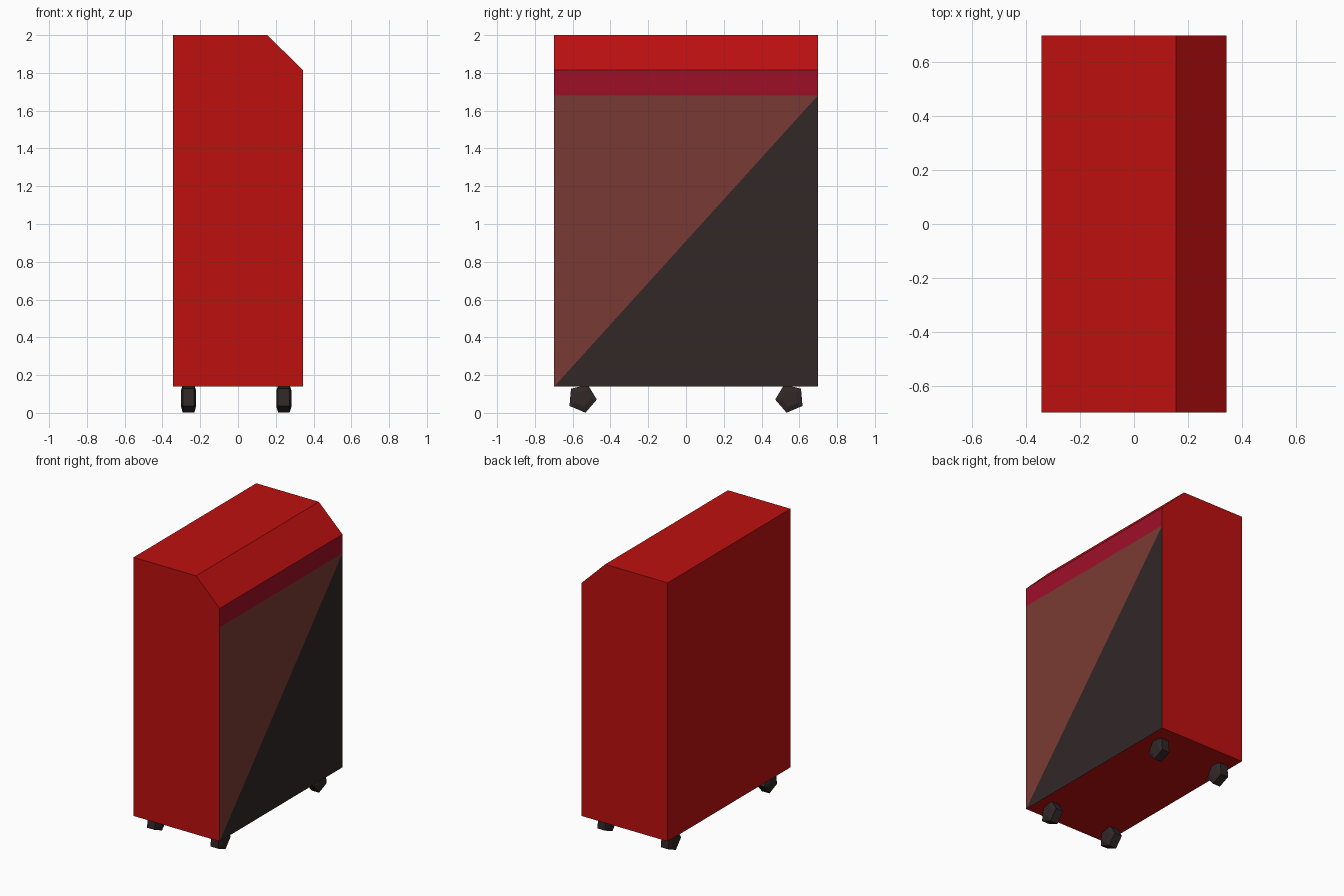
import bpy, bmesh, math

cube = bpy.data.objects.get("Cube")
if cube:
    bpy.data.objects.remove(cube)


def make_material(name, rgb):
    """Flat material from 0-255 sRGB values."""
    lin = [((c / 255 + 0.055) / 1.055) ** 2.4 if c > 10 else c / 255 / 12.92 for c in rgb]
    mat = bpy.data.materials.new(name)
    mat.use_nodes = True
    mat.diffuse_color = (*lin, 1)
    bsdf = mat.node_tree.nodes["Principled BSDF"]
    bsdf.inputs["Base Color"].default_value = (*lin, 1)
    bsdf.inputs["Roughness"].default_value = 0.8
    return mat


red = make_material("red", (190, 16, 16))
crimson = make_material("crimson", (158, 15, 39))
brown = make_material("brown", (122, 58, 51))
charcoal = make_material("charcoal", (50, 39, 39))


def make_object(name, bm, mats):
    bmesh.ops.recalc_face_normals(bm, faces=bm.faces[:])
    mesh = bpy.data.meshes.new(name)
    bm.to_mesh(mesh)
    bm.free()
    for mat in mats:
        mesh.materials.append(mat)
    obj = bpy.data.objects.new(name, mesh)
    bpy.context.collection.objects.link(obj)
    return obj


# Cabinet: chamfered profile extruded front to back
W, D, BOTTOM, TOP, STRIPE = 0.343, 0.698, 0.139, 2.0, 1.68
profile = [(-W, BOTTOM), (W, BOTTOM), (W, 1.816), (0.155, TOP), (-W, TOP)]
bm = bmesh.new()
base = bm.faces.new([bm.verts.new((x, -D, z)) for x, z in profile])
ext = bmesh.ops.extrude_face_region(bm, geom=[base], use_keep_orig=True)
new_verts = [g for g in ext["geom"] if isinstance(g, bmesh.types.BMVert)]
bmesh.ops.translate(bm, verts=new_verts, vec=(0, 2 * D, 0))
bmesh.ops.recalc_face_normals(bm, faces=bm.faces[:])

# Side panel: cut off the stripe, then split the rest along its diagonal
side = next(f for f in bm.faces if f.normal.x > 0.9)
bmesh.ops.bisect_plane(bm, geom=[side, *side.edges, *side.verts],
                       plane_co=(0, 0, STRIPE), plane_no=(0, 0, 1))
panel = min((f for f in bm.faces if f.normal.x > 0.9),
            key=lambda f: f.calc_center_median().z)
low = min(panel.verts, key=lambda v: v.co.y + v.co.z)
high = max(panel.verts, key=lambda v: v.co.y + v.co.z)
bmesh.utils.face_split(panel, low, high)
bm.normal_update()
for f in bm.faces:
    if f.normal.x > 0.9:
        c = f.calc_center_median()
        if c.z > STRIPE:
            f.material_index = 1
        else:
            f.material_index = 2 if c.y < 0 else 3
make_object("cabinet", bm, [red, crimson, brown, charcoal])


# Casters: five-sided wheels with raised, smaller side caps
def make_wheel(name, x, side_y):
    bm = bmesh.new()
    rings = []
    for dx, r in ((-0.04, 0.045), (-0.03, 0.078), (0.03, 0.078), (0.04, 0.045)):
        ring = []
        for i in range(5):
            a = math.radians(72 * i - 5)
            ring.append(bm.verts.new((dx, -side_y * r * math.cos(a), r * math.sin(a))))
        rings.append(ring)
    for a, b in zip(rings, rings[1:]):
        for i in range(5):
            j = (i + 1) % 5
            bm.faces.new((a[i], a[j], b[j], b[i]))
    bm.faces.new(rings[0])
    bm.faces.new(rings[-1])
    obj = make_object(name, bm, [charcoal])
    obj.location = (x, side_y * 0.55, 0.077)


for y_name, sy in (("front", -1), ("back", 1)):
    for x_name, x in (("right", -0.262), ("left", 0.243)):
        make_wheel(f"{y_name}_{x_name}_wheel", x, sy)
